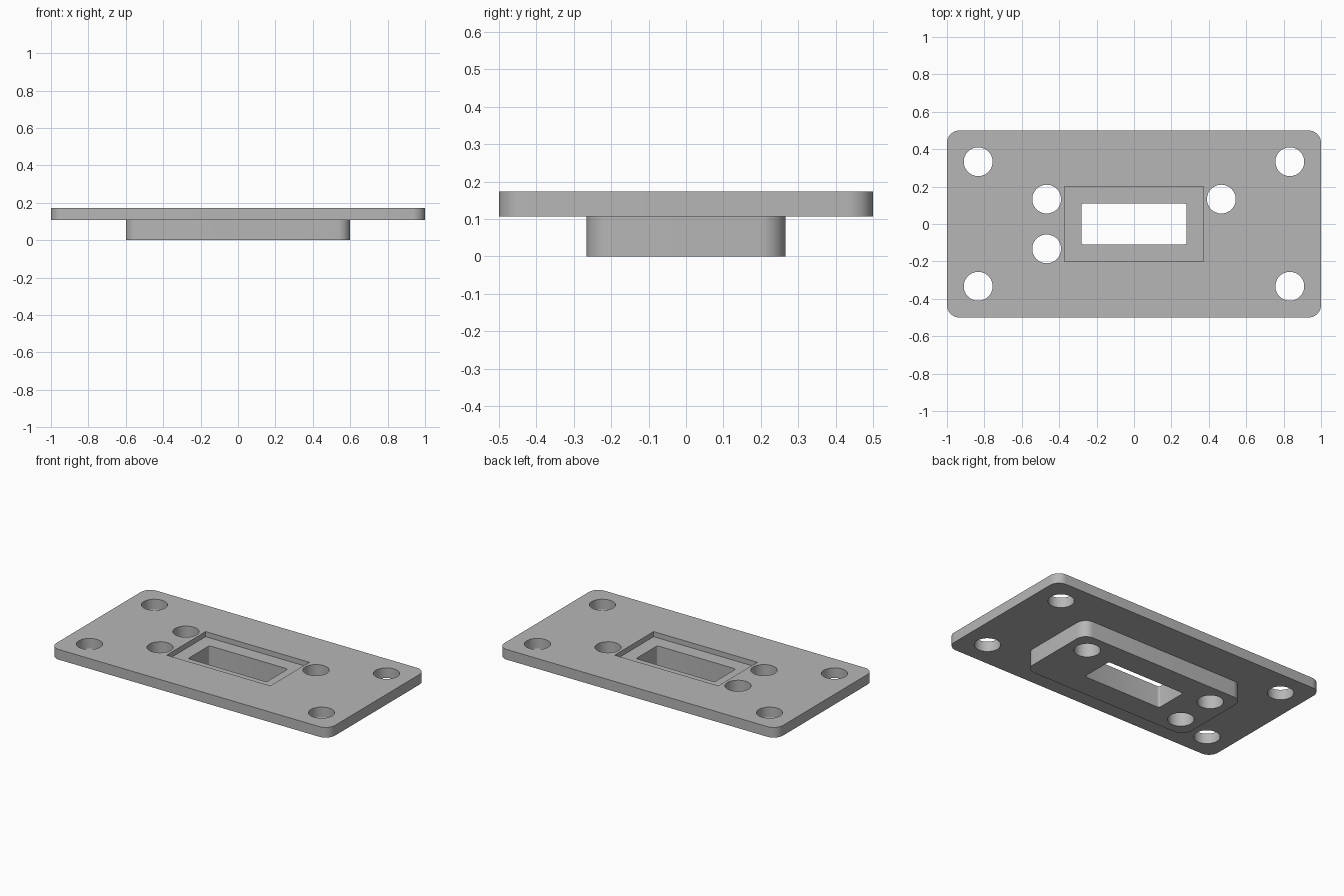
import bpy
import math

if "Cube" in bpy.data.objects:
    bpy.data.objects.remove(bpy.data.objects["Cube"], do_unlink=True)

# Single flat colour
grey = bpy.data.materials.new("plain grey")
grey.use_nodes = True
colour = (0.47, 0.47, 0.47, 1)
grey.diffuse_color = colour
grey.node_tree.nodes["Principled BSDF"].inputs["Base Color"].default_value = colour

PLATE_BOTTOM, PLATE_TOP, RECESS_FLOOR = 0.107, 0.173, 0.14
HOLE_RADIUS = 0.077


def prism(name, outline, z0, z1):
    """Extrude a flat outline between two heights."""
    n = len(outline)
    verts = [(x, y, z) for z in (z0, z1) for x, y in outline]
    faces = [tuple(reversed(range(n))), tuple(range(n, 2 * n))]
    faces += [(i, (i + 1) % n, n + (i + 1) % n, n + i) for i in range(n)]
    mesh = bpy.data.meshes.new(name)
    mesh.from_pydata(verts, [], faces)
    mesh.materials.append(grey)
    obj = bpy.data.objects.new(name, mesh)
    bpy.context.collection.objects.link(obj)
    return obj


def rounded_rect(hx, hy, r, steps=10):
    """Rectangle outline with rounded corners, given by its half sizes."""
    points = []
    for k, (sx, sy) in enumerate([(1, 1), (-1, 1), (-1, -1), (1, -1)]):
        for i in range(steps + 1):
            a = math.pi / 2 * (k + i / steps)
            points.append((sx * (hx - r) + r * math.cos(a),
                           sy * (hy - r) + r * math.sin(a)))
    return points


def circle(cx, cy, r, sides=48):
    return [(cx + r * math.cos(math.tau * i / sides),
             cy + r * math.sin(math.tau * i / sides)) for i in range(sides)]


def combine(target, tool, operation):
    """Apply a boolean and discard the tool object."""
    tool.hide_render = True
    mod = target.modifiers.new(operation.title(), 'BOOLEAN')
    mod.operation, mod.solver, mod.object = operation, 'EXACT', tool
    bpy.context.view_layer.objects.active = target
    bpy.ops.object.modifier_apply(modifier=mod.name)
    bpy.data.objects.remove(tool, do_unlink=True)


# Flange plate with the boss underneath
plate = prism("mounting_plate", rounded_rect(1, 0.5, 0.067), PLATE_BOTTOM, PLATE_TOP)
boss = prism("lower_boss", rounded_rect(0.6, 0.266, 0.067), 0, PLATE_BOTTOM + 0.015)
combine(plate, boss, 'UNION')

# Shallow square-cornered recess, then the slot through its floor
recess = prism("recess_cutter", [(-0.372, -0.2), (0.372, -0.2), (0.372, 0.2), (-0.372, 0.2)],
               RECESS_FLOOR, 0.3)
combine(plate, recess, 'DIFFERENCE')
slot = prism("slot_cutter", rounded_rect(0.282, 0.109, 0.013, 4), -0.1, 0.3)
combine(plate, slot, 'DIFFERENCE')

# Four corner holes and three inner holes
centres = [(sx * 0.833, sy * 0.333) for sx in (-1, 1) for sy in (-1, 1)]
centres += [(-0.467, 0.133), (-0.467, -0.133), (0.467, 0.133)]
for cx, cy in centres:
    combine(plate, prism("hole_cutter", circle(cx, cy, HOLE_RADIUS), -0.1, 0.3), 'DIFFERENCE')

# Smooth rounds, crisp edges
bpy.ops.object.select_all(action='DESELECT')
plate.select_set(True)
bpy.context.view_layer.objects.active = plate
bpy.ops.object.shade_smooth_by_angle(angle=math.radians(30))
